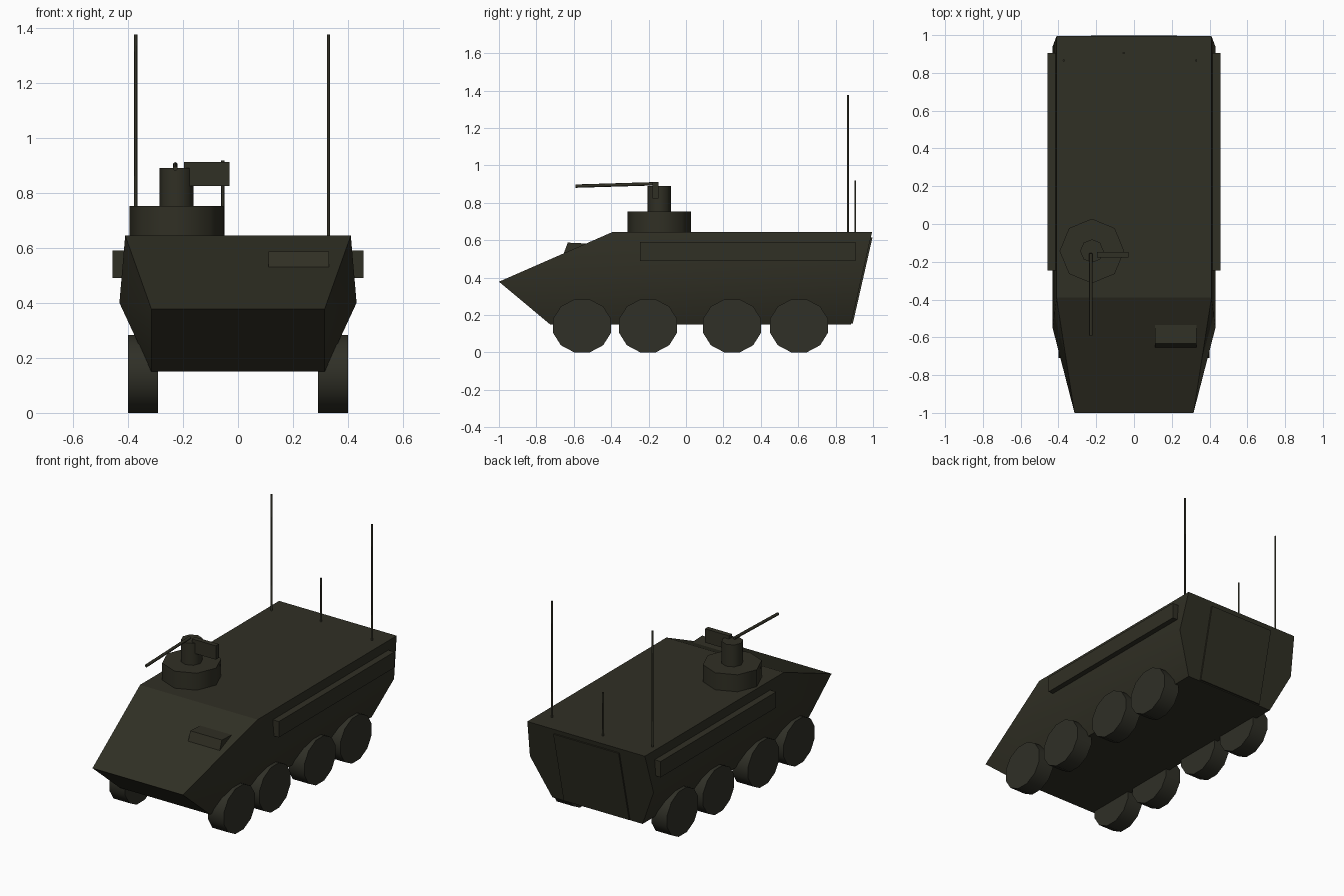
import bpy, bmesh, math
from mathutils import Vector

if "Cube" in bpy.data.objects:
    bpy.data.objects.remove(bpy.data.objects["Cube"])


def material(name, rgb):
    m = bpy.data.materials.new(name)
    m.diffuse_color = (*rgb, 1)
    m.use_nodes = True
    m.node_tree.nodes["Principled BSDF"].inputs["Base Color"].default_value = m.diffuse_color
    return m


OLIVE = material("dark_olive", (0.030, 0.029, 0.018))
RUBBER = material("wheel_olive", (0.029, 0.029, 0.020))


def finish(name, bm, mat, smooth=None):
    """Turn a bmesh into an object; smooth(face) picks smooth faces."""
    bmesh.ops.recalc_face_normals(bm, faces=bm.faces)
    bm.normal_update()
    for f in bm.faces:
        f.smooth = bool(smooth and smooth(f))
    me = bpy.data.meshes.new(name)
    bm.to_mesh(me)
    bm.free()
    me.materials.append(mat)
    ob = bpy.data.objects.new(name, me)
    bpy.context.collection.objects.link(ob)
    return ob


def convex(name, pts, mat=OLIVE, smooth=None):
    bm = bmesh.new()
    for p in pts:
        bm.verts.new(p)
    bmesh.ops.convex_hull(bm, input=bm.verts)
    bmesh.ops.dissolve_limit(bm, angle_limit=0.01, verts=bm.verts, edges=bm.edges)
    return finish(name, bm, mat, smooth)


def box(name, lo, hi):
    return convex(name, [(x, y, z) for x in (lo[0], hi[0])
                         for y in (lo[1], hi[1]) for z in (lo[2], hi[2])])


def rod(name, a, b, r, n, mat=OLIVE, phase=0.0, squash=1.0):
    """Cylinder from a to b with smooth walls and flat caps."""
    a, b = Vector(a), Vector(b)
    d = (b - a).normalized()
    u = d.cross(Vector((0, 1, 0) if abs(d.z) > 0.9 else (0, 0, 1))).normalized()
    v = d.cross(u)
    bm = bmesh.new()
    rings = []
    for c in (a, b):
        rings.append([bm.verts.new(c + u * r * math.cos(t) + v * r * squash * math.sin(t))
                      for t in (2 * math.pi * (i + phase) / n for i in range(n))])
    for i in range(n):
        j = (i + 1) % n
        bm.faces.new((rings[0][i], rings[0][j], rings[1][j], rings[1][i]))
    for ring in rings:
        bm.faces.new(ring)
    return finish(name, bm, mat, lambda f: abs(f.normal.dot(d)) < 0.5)


# Hull: one half of the corners, mirrored; flanks shade smooth
half = [(0.315, -1.0, 0.378), (0.41, -0.39, 0.645), (0.41, 0.995, 0.645),
        (0.431, -0.55, 0.40), (0.431, 0.939, 0.40),
        (0.315, -0.727, 0.15), (0.315, 0.882, 0.15)]
convex("hull", [(s * x, y, z) for x, y, z in half for s in (1, -1)],
       smooth=lambda f: abs(f.normal.x) > 0.8)

# Rear ramp door: thin plate following the sloped back
convex("rear_door", [(x, 0.882 + (z - 0.15) * 0.228 + t, z)
                     for x in (-0.228, 0.228) for z in (0.155, 0.615) for t in (-0.01, 0.009)])

# Side stowage rails
for s, side in ((1, "right"), (-1, "left")):
    box(side + "_side_rail", (s * 0.40, -0.246, 0.49), (s * 0.457, 0.905, 0.59))

# Eight wheels
for i, y in enumerate((-0.556, -0.203, 0.246, 0.604)):
    for s, side in ((1, "right"), (-1, "left")):
        rod(f"{side}_wheel_{i + 1}", (s * 0.29, y, 0.142), (s * 0.40, y, 0.142),
            0.16, 12, RUBBER, phase=0.5, squash=0.917)

# Driver's vision wedge on the sloped nose
convex("driver_hatch", [(x, y, z) for x in (0.11, 0.33) for y, z in
                        ((-0.655, 0.526), (-0.632, 0.587), (-0.53, 0.582), (-0.53, 0.55))])

# Turret ring, cupola, gun and sight box
C = (-0.223, -0.143)
rod("turret_ring", (*C, 0.63), (*C, 0.752), 0.171, 8)
rod("turret_cupola", (*C, 0.74), (*C, 0.89), 0.062, 8)
rod("gun_barrel", (-0.228, -0.155, 0.902), (-0.228, -0.59, 0.889), 0.009, 8)
box("sight_box", (-0.197, -0.178, 0.824), (-0.03, -0.147, 0.911))

# Antennas
for name, x, y, top in (("left_antenna", -0.372, 0.865, 1.376),
                        ("right_antenna", 0.329, 0.865, 1.376),
                        ("short_antenna", -0.055, 0.905, 0.918)):
    rod(name, (x, y, 0.63), (x, y, top), 0.006, 6)
